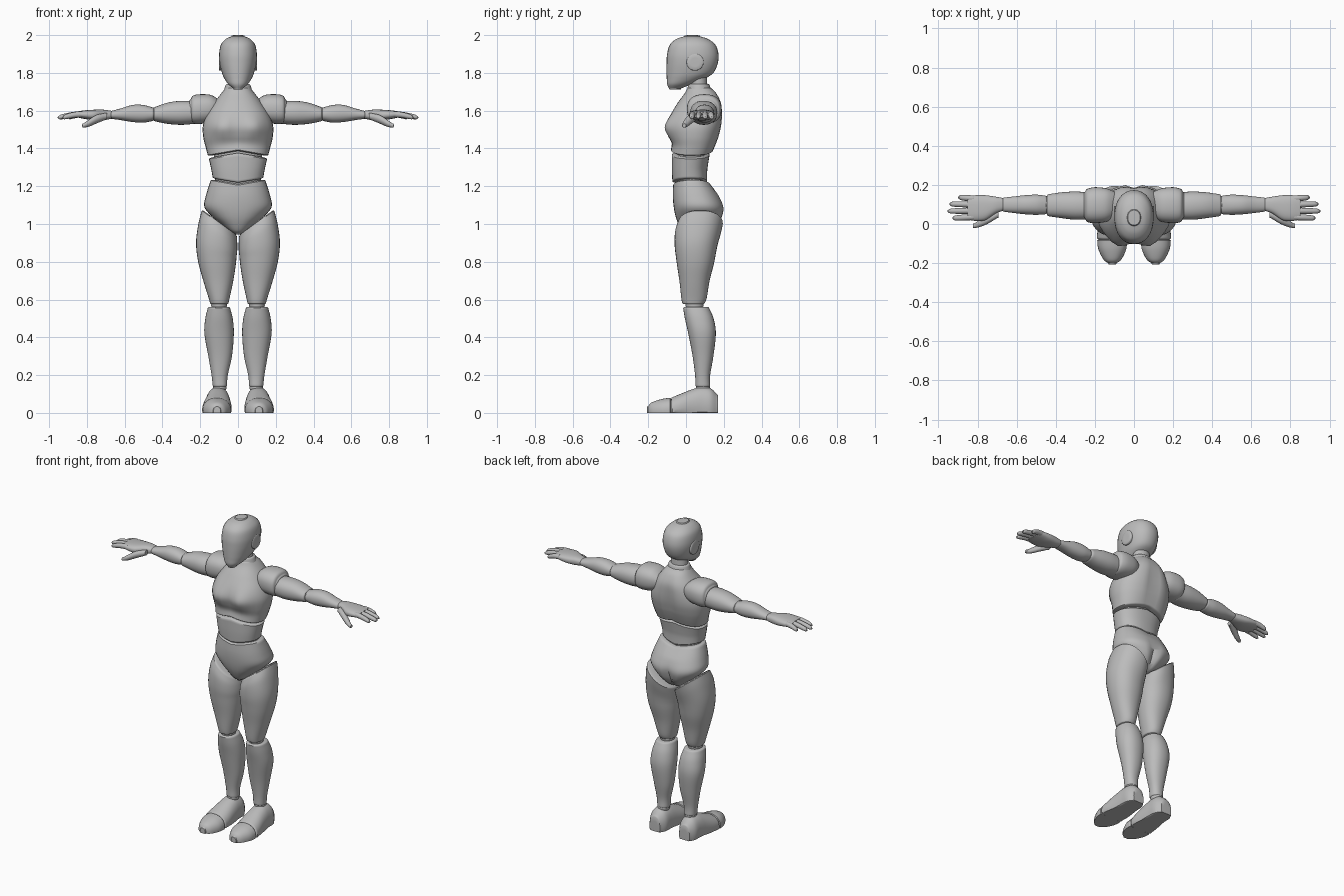
import bpy, bmesh, math
from mathutils import Vector

grey = bpy.data.materials.new("plain grey")
grey.diffuse_color = (0.5, 0.5, 0.5, 1)


def clamp(t):
    return max(0.0, min(1.0, t))


def bump(t, width):
    return math.exp(-(t / width) ** 2)


def spline(rows, steps):
    """Smoothly interpolate the section rows."""
    out = []
    for i in range(len(rows) - 1):
        a, b = rows[i], rows[i + 1]
        p = rows[i - 1] if i else a
        q = rows[i + 2] if i + 2 < len(rows) else b
        for s in range(steps):
            t = s / steps
            out.append([0.5 * (2 * B + (C - A) * t + (2 * A - 5 * B + 4 * C - D) * t * t
                               + (3 * B - A - 3 * C + D) * t ** 3)
                        for A, B, C, D in zip(p, a, b, q)])
    return out + [list(rows[-1])]


def finish(obj, mirror):
    obj.data.materials.append(grey)
    bpy.ops.object.select_all(action='DESELECT')
    obj.select_set(True)
    bpy.context.view_layer.objects.active = obj
    bpy.ops.object.shade_smooth_by_angle(angle=math.radians(40))
    if mirror:
        obj.modifiers.new("both sides", 'MIRROR')


def loft(name, axis, rows, power=2.2, warp=None, mirror=False, seg=32, steps=5, lip=0.006):
    """Rows hold (position along axis, low, high, low, high) of each rounded section."""
    rings = [(r, 1.0) for r in spline(rows, steps)]
    d = math.copysign(lip, rows[-1][0] - rows[0][0])
    caps = [(0.5, 0.97), (1, 0.9), (1.1, 0.5), (1.1, 0.02)]      # rounded end lips
    for k, s in caps:
        rings.insert(0, ([rows[0][0] - d * k] + list(rows[0][1:]), s))
        rings.append(([rows[-1][0] + d * k] + list(rows[-1][1:]), s))
    bm = bmesh.new()
    loops = []
    for (p, a0, a1, b0, b1), s in rings:
        loop = []
        for i in range(seg):
            c, n = math.cos(math.tau * i / seg), math.sin(math.tau * i / seg)
            u = (a0 + a1) / 2 + s * (a1 - a0) / 2 * math.copysign(abs(c) ** (2 / power), c)
            v = (b0 + b1) / 2 + s * (b1 - b0) / 2 * math.copysign(abs(n) ** (2 / power), n)
            co = Vector({'X': (p, u, v), 'Y': (u, p, v), 'Z': (u, v, p)}[axis])
            if warp:
                warp(co)
            loop.append(bm.verts.new(co))
        loops.append(loop)
    for a, b in zip(loops, loops[1:]):
        for i in range(seg):
            j = (i + 1) % seg
            bm.faces.new((a[i], a[j], b[j], b[i]))
    bm.faces.new(loops[0][::-1])
    bm.faces.new(loops[-1])
    bmesh.ops.recalc_face_normals(bm, faces=bm.faces)
    mesh = bpy.data.meshes.new(name)
    bm.to_mesh(mesh)
    bm.free()
    obj = bpy.data.objects.new(name, mesh)
    bpy.context.collection.objects.link(obj)
    finish(obj, mirror)


def ball(name, loc, size):
    """Joint ball, built at the origin offset so it mirrors."""
    x, y, z = loc
    a, b, c = size
    rows = [(z + c * math.sin(t), x - a * math.cos(t), x + a * math.cos(t),
             y - b * math.cos(t), y + b * math.cos(t))
            for t in [math.radians(k) for k in range(-85, 86, 17)]]
    loft(name, 'Z', rows, 2, mirror=True, seg=20, steps=1, lip=0.0005)


# Head, ear discs and neck
loft("head", 'Z', [
    (1.718, -.025, .025, -.09, -.025), (1.74, -.052, .052, -.1, .03),
    (1.77, -.072, .072, -.102, .1), (1.80, -.085, .085, -.103, .145),
    (1.85, -.097, .097, -.103, .168), (1.9, -.1, .1, -.1, .172),
    (1.95, -.09, .09, -.085, .155), (1.98, -.064, .064, -.05, .115),
    (1.993, -.035, .035, -.01, .075)], 2.2)
loft("ear_disc", 'X', [(.08, .003, .093, 1.812, 1.902), (.097, .003, .093, 1.812, 1.902)],
     2, mirror=True, steps=1, lip=.004)
loft("neck", 'Z', [(1.69, -.055, .055, .025, .115), (1.8, -.052, .052, .02, .11)], 2)
loft("neck_collar", 'Z', [(1.69, -.08, .08, .0, .14), (1.735, -.066, .066, .012, .125)], 2)


# Chest with bust, spine groove and arched lower rim
def shape_chest(v):
    if v.y < .03:
        v.y -= .034 * bump(abs(v.x) - .08, .06) * bump(v.z - 1.51, .06)
    if v.y > .08:
        v.y -= .018 * bump(v.x, .03) * bump(v.z - 1.53, .13)
    v.z += .028 * clamp(1 - abs(v.x) / .16) * clamp((1.46 - v.z) / .09)


loft("chest", 'Z', [
    (1.365, -.16, .16, -.08, .145), (1.41, -.172, .172, -.075, .16),
    (1.46, -.184, .184, -.082, .175), (1.52, -.186, .186, -.088, .19),
    (1.58, -.165, .165, -.078, .195), (1.64, -.128, .128, -.045, .19),
    (1.69, -.09, .09, -.008, .165), (1.715, -.07, .07, .005, .14)], 2.3, shape_chest)


# Abdomen with arched top and dipping bottom
def shape_abdomen(v):
    side = clamp(1 - abs(v.x) / .15)
    v.z += side * (.025 * clamp((v.z - 1.3) / .05) - .025 * clamp((1.29 - v.z) / .04))


loft("abdomen", 'Z', [
    (1.25, -.134, .134, -.072, .112), (1.29, -.142, .142, -.075, .113),
    (1.345, -.154, .154, -.075, .125)], 2.3, shape_abdomen)
loft("waist_core", 'Z', [(1.19, -.12, .12, -.05, .1), (1.42, -.13, .13, -.05, .11)], 2.2)


# Pelvis with dipped top rim and crease at the back
def shape_pelvis(v):
    v.z -= .025 * clamp(1 - abs(v.x) / .14) * clamp((v.z - 1.15) / .08)
    if v.y > .06:
        v.y -= .028 * bump(v.x, .022) * bump(v.z - 1.03, .08)


loft("pelvis", 'Z', [
    (.95, -.02, .02, .0, .1), (.965, -.05, .05, -.02, .14), (1., -.09, .09, -.04, .175),
    (1.04, -.138, .138, -.055, .195), (1.09, -.178, .178, -.065, .2),
    (1.15, -.17, .17, -.07, .175), (1.23, -.145, .145, -.068, .13)], 2.3, shape_pelvis)


# Legs; the thigh tops slope down towards the crotch
def slope_thigh(v):
    v.z -= .14 * clamp((.19 - v.x) / .19) * clamp((v.z - .83) / .24)


loft("thigh", 'Z', [
    (.582, .05, .148, -.02, .1), (.61, .044, .156, -.025, .11), (.7, .025, .184, -.035, .125),
    (.8, .01, .211, -.05, .15), (.9, .004, .222, -.06, .166), (1., .004, .21, -.058, .185),
    (1.07, .006, .192, -.042, .195)], 2.2, slope_thigh, True)
ball("knee_joint", (.1, .045, .572), (.042, .048, .04))
loft("shin", 'Z', [
    (.145, .058, .134, .05, .128), (.2, .054, .14, .048, .128), (.3, .032, .157, .035, .145),
    (.42, .022, .178, .012, .158), (.5, .028, .173, -.006, .146), (.555, .042, .16, -.015, .122)],
    2.2, mirror=True)
ball("ankle_joint", (.097, .09, .135), (.036, .038, .035))


# Feet with flat soles
def flat_sole(v):
    v.z = max(v.z, 0)


loft("foot", 'Y', [
    (-.072, .036, .19, -.05, .083), (-.03, .034, .186, -.05, .1), (.03, .038, .176, -.05, .124),
    (.08, .042, .17, -.05, .137), (.13, .046, .166, -.05, .13), (.163, .065, .148, -.04, .1)],
    2.2, flat_sole, True)
loft("toe_cap", 'Y', [
    (-.2, .09, .132, -.02, .036), (-.182, .065, .156, -.04, .055), (-.13, .04, .182, -.05, .073),
    (-.085, .036, .188, -.05, .08)], 2.2, flat_sole, True)

# Arms
loft("shoulder", 'X', [
    (.09, .04, .16, 1.57, 1.65), (.14, .012, .182, 1.54, 1.682), (.2, .005, .188, 1.53, 1.687),
    (.238, .01, .18, 1.532, 1.68), (.25, .028, .166, 1.545, 1.662)], 2.4, mirror=True)
loft("upper_arm", 'X', [
    (.235, .024, .162, 1.53, 1.65), (.3, .022, .166, 1.525, 1.652),
    (.37, .03, .162, 1.53, 1.643), (.438, .04, .152, 1.543, 1.62)], 2.2, mirror=True)
ball("elbow_joint", (.446, .097, 1.582), (.03, .045, .034))
loft("forearm", 'X', [
    (.453, .05, .145, 1.545, 1.617), (.5, .047, .15, 1.537, 1.63), (.56, .05, .147, 1.54, 1.63),
    (.62, .057, .14, 1.55, 1.612), (.666, .063, .135, 1.556, 1.6)], 2.2, mirror=True)

# Hands: palm, thumb and four fingers
loft("palm", 'X', [
    (.675, .066, .134, 1.556, 1.6), (.71, .052, .14, 1.55, 1.605), (.76, .02, .147, 1.549, 1.605),
    (.81, .016, .147, 1.556, 1.602), (.845, .022, .142, 1.563, 1.597)], 2.5, mirror=True)
loft("thumb", 'X', [
    (.7, .03, .07, 1.552, 1.588), (.75, .0, .045, 1.532, 1.577),
    (.79, -.016, .02, 1.515, 1.552), (.818, -.021, .002, 1.51, 1.532)],
    2, mirror=True, seg=16, steps=3)
for name, y0, y1, tip in (("index", .036, .03, .93), ("middle", .068, .066, .955),
                          ("ring", .1, .102, .945), ("little", .13, .136, .9)):
    rows = []
    for t, r in ((0, .016), (.4, .0155), (.8, .0135), (.95, .0105), (1, .005)):
        y, z = y0 + (y1 - y0) * t, 1.581 - .018 * t * t
        rows.append((.82 + (tip - .824) * t, y - r, y + r, z - r, z + r))
    loft(name + "_finger", 'X', rows, 2, mirror=True, seg=16, steps=3, lip=.003)
